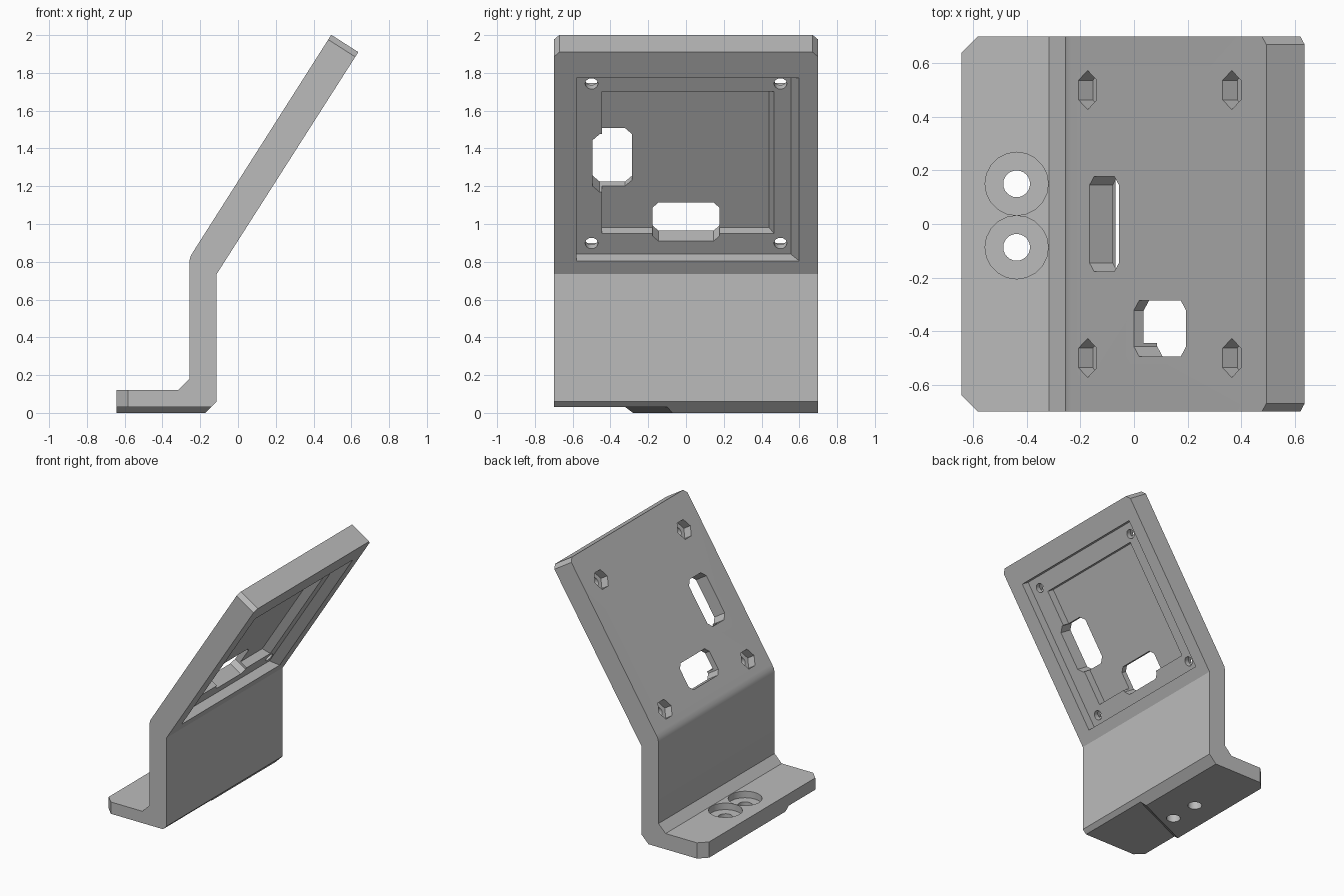
import bpy
import bmesh
import math
from mathutils import Matrix, Vector

cube = bpy.data.objects.get("Cube")
if cube:
    bpy.data.objects.remove(cube, do_unlink=True)

grey = bpy.data.materials.new("plain grey")
grey.use_nodes = True
grey.diffuse_color = (0.5, 0.5, 0.5, 1)
grey.node_tree.nodes["Principled BSDF"].inputs["Base Color"].default_value = (0.5, 0.5, 0.5, 1)

HALF = 0.7       # half width of the bracket
THICK = 0.17     # thickness of the tilted plate
LENGTH = 1.394   # length of the tilted plate

# Frame of the tilted plate: along its slope, across it, and through it
along = Vector((0.75, 0, 1.175)).normalized()
across = Vector((0, 1, 0))
through = along.cross(across)
plate = Matrix((along, across, through)).transposed().to_4x4()
plate.translation = (-0.113, 0, 0.735)


def loft(name, start, end, matrix=Matrix()):
    """Closed solid between two matching rings of points."""
    bm = bmesh.new()
    a = [bm.verts.new(matrix @ Vector(p)) for p in start]
    b = [bm.verts.new(matrix @ Vector(p)) for p in end]
    bm.faces.new(a)
    bm.faces.new(b)
    for i in range(len(a)):
        j = (i + 1) % len(a)
        bm.faces.new((a[i], a[j], b[j], b[i]))
    bmesh.ops.recalc_face_normals(bm, faces=bm.faces)
    mesh = bpy.data.meshes.new(name)
    bm.to_mesh(mesh)
    bm.free()
    mesh.materials.append(grey)
    obj = bpy.data.objects.new(name, mesh)
    bpy.context.collection.objects.link(obj)
    return obj


def prism(name, outline, low, high, matrix=Matrix()):
    return loft(name, [(x, y, low) for x, y in outline],
                [(x, y, high) for x, y in outline], matrix)


def polygon(cx, cy, radius, sides, turn=0.0):
    angles = [turn + math.tau * i / sides for i in range(sides)]
    return [(cx + radius * math.cos(a), cy + radius * math.sin(a)) for a in angles]


def chamfered(x0, x1, y0, y1, c):
    return [(x0 + c, y0), (x1 - c, y0), (x1, y0 + c), (x1, y1 - c),
            (x1 - c, y1), (x0 + c, y1), (x0, y1 - c), (x0, y0 + c)]


def cut(body, cutter):
    mod = body.modifiers.new("cut", 'BOOLEAN')
    mod.operation = 'DIFFERENCE'
    mod.solver = 'EXACT'
    mod.object = cutter
    bpy.context.view_layer.objects.active = body
    bpy.ops.object.modifier_apply(modifier=mod.name)
    bpy.data.objects.remove(cutter, do_unlink=True)


# Bent side profile: foot, upright and tilted plate
tip_back = plate @ Vector((LENGTH, 0, 0))
tip_front = plate @ Vector((LENGTH, 0, THICK))
profile = [(-0.643, 0), (-0.173, 0), (-0.113, 0.06), (-0.113, 0.735),
           (tip_back.x, tip_back.z), (tip_front.x, tip_front.z),
           (-0.236, 0.855), (-0.251, 0.83), (-0.258, 0.8),
           (-0.258, 0.18), (-0.318, 0.12), (-0.643, 0.12)]
bracket = loft("bracket", [(x, -HALF, z) for x, z in profile],
               [(x, HALF, z) for x, z in profile])

# Chamfered corners of the foot and of the plate tip
for s in (-1, 1):
    corner = [(-0.743, s * 0.54), (-0.743, s * 0.8), (-0.483, s * 0.8)]
    cut(bracket, prism("foot_corner", corner, -0.1, 0.17))
    tip = [(LENGTH - 0.13, s * 0.8), (LENGTH + 0.1, s * 0.8), (LENGTH + 0.1, s * 0.57)]
    cut(bracket, prism("tip_corner", tip, -0.1, 0.3, plate))

# Raised underside of the foot behind a slanted step
def step_ring(z, shift):
    return [(-0.9, -0.9, z), (0.1, -0.9, z), (0.1, 0.05 - shift, z), (-0.9, -0.395 - shift, z)]

cut(bracket, loft("foot_step", step_ring(-0.03, -0.04), step_ring(0.03, 0.04)))

# Counterbored screw holes in the foot
for y in (0.15, -0.087):
    cut(bracket, prism("counterbore", polygon(-0.438, y, 0.118, 20), 0.07, 0.2))
    cut(bracket, prism("foot_hole", polygon(-0.438, y, 0.05, 24), -0.1, 0.1))

# Two stepped recesses in the back, each with one sloping side
def recess_ring(u0, u1, y0, y1, t):
    return [(u0, y0, t), (u1, y0, t), (u1, y1, t), (u0, y1, t)]

cut(bracket, loft("outer_recess", recess_ring(0.083, 1.232, -0.58, 0.62, -0.03),
                  recess_ring(0.083, 1.232, -0.58, 0.555, 0.065), plate))
cut(bracket, loft("inner_recess", recess_ring(0.213, 1.104, -0.445, 0.48, 0.03),
                  recess_ring(0.213, 1.104, -0.445, 0.44, 0.125), plate))

# Cable openings through the plate
cut(bracket, prism("slot", chamfered(0.165, 0.37, -0.178, 0.178, 0.033), 0.02, 0.3, plate))
cut(bracket, prism("window", chamfered(0.473, 0.837, -0.495, -0.285, 0.038), 0.02, 0.3, plate))

# Screw holes with hexagonal nut pockets at the plate corners
for u in (0.152, 1.154):
    for y in (-0.5, 0.5):
        cut(bracket, prism("nut_pocket", polygon(u, y, 0.073, 6, math.pi / 2), 0.105, 0.3, plate))
        cut(bracket, prism("plate_hole", polygon(u, y, 0.034, 20), 0.02, 0.14, plate))

# Smooth the bend and the round holes, keep the edges crisp
bpy.ops.object.select_all(action='DESELECT')
bracket.select_set(True)
bpy.context.view_layer.objects.active = bracket
bpy.ops.object.shade_smooth_by_angle(angle=math.radians(25))
